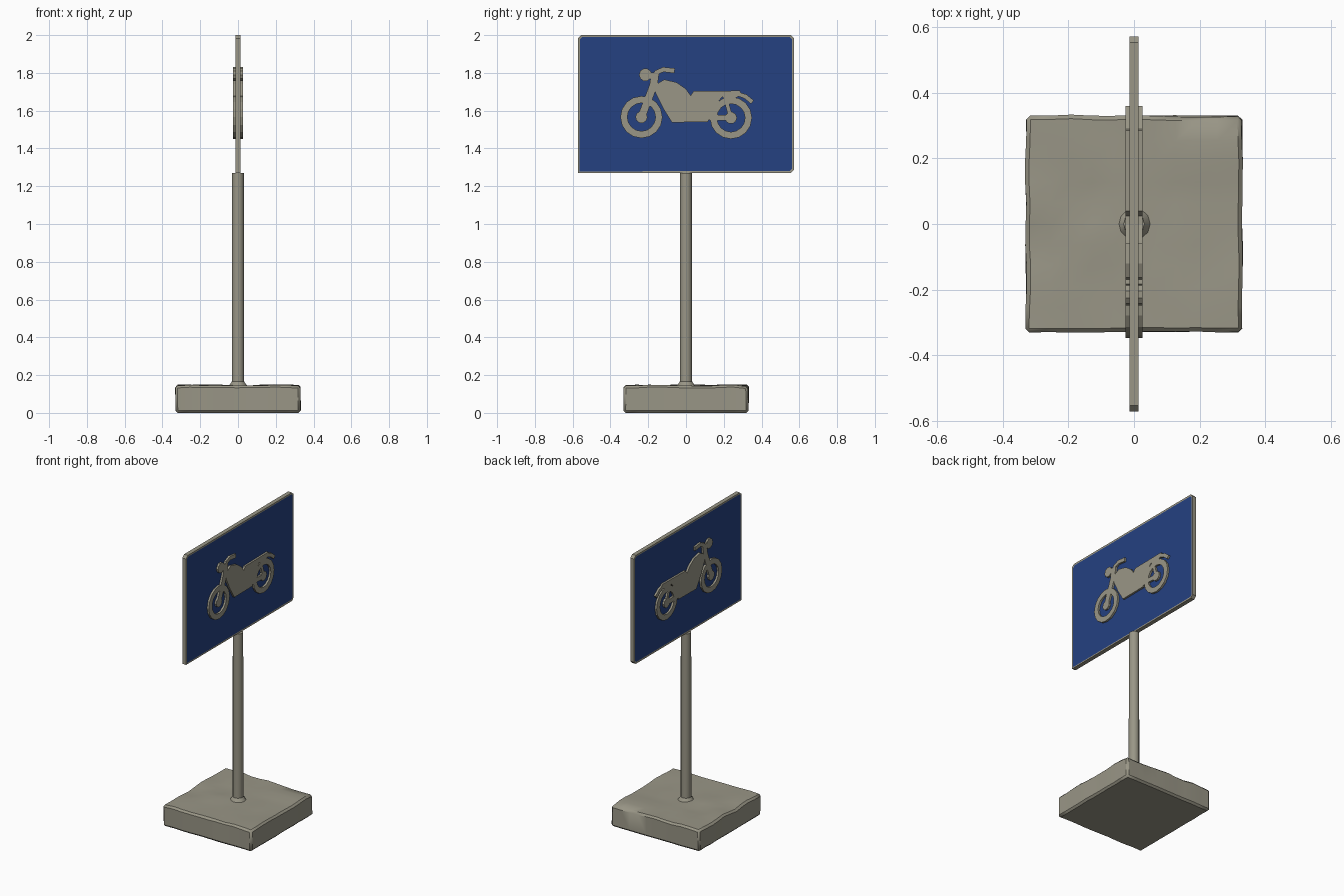
import bpy, bmesh, math
from mathutils import Vector, noise

cube = bpy.data.objects.get("Cube")
if cube:
    bpy.data.objects.remove(cube, do_unlink=True)


def material(name, rgb):
    m = bpy.data.materials.new(name)
    m.use_nodes = True
    m.diffuse_color = (*rgb, 1)
    m.node_tree.nodes["Principled BSDF"].inputs["Base Color"].default_value = (*rgb, 1)
    return m


GREY = material("warm grey", (0.32, 0.305, 0.24))
BLUE = material("sign blue", (0.018, 0.052, 0.22))


def finish(name, bm, mats=(GREY,), smooth=None):
    bmesh.ops.recalc_face_normals(bm, faces=bm.faces)
    mesh = bpy.data.meshes.new(name)
    bm.to_mesh(mesh)
    bm.free()
    for m in mats:
        mesh.materials.append(m)
    ob = bpy.data.objects.new(name, mesh)
    bpy.context.collection.objects.link(ob)
    if smooth:
        bpy.ops.object.select_all(action='DESELECT')
        ob.select_set(True)
        bpy.context.view_layer.objects.active = ob
        bpy.ops.object.shade_smooth_by_angle(angle=math.radians(smooth))
    return ob


def extrude_x(bm, faces, depth):
    """Push flat faces lying at -depth across to +depth."""
    got = bmesh.ops.extrude_face_region(bm, geom=faces)["geom"]
    verts = [v for v in got if isinstance(v, bmesh.types.BMVert)]
    bmesh.ops.translate(bm, verts=verts, vec=(2 * depth, 0, 0))


def plate(pts, depth):
    """Outline in (y, z) turned into a slab centred on x = 0."""
    bm = bmesh.new()
    face = bm.faces.new([bm.verts.new((-depth, y, z)) for y, z in pts])
    extrude_x(bm, [face], depth)
    return bm


def ribbon(path, width, depth, closed=False):
    """Constant-width band along a (y, z) path, as a slab."""
    bm = bmesh.new()
    p = [Vector(q) for q in path]
    n = len(p)
    rows = []
    for i, q in enumerate(p):
        a = p[i - 1] if closed or i else q
        b = p[(i + 1) % n] if closed or i < n - 1 else q
        d = (b - a).normalized()
        side = Vector((-d.y, d.x)) * width / 2
        rows.append([bm.verts.new((-depth, *(q + s * side))) for s in (1, -1)])
    pairs = zip(rows, rows[1:] + rows[:1] if closed else rows[1:])
    faces = [bm.faces.new((a[0], b[0], b[1], a[1])) for a, b in pairs]
    extrude_x(bm, faces, depth)
    return bm


def circle(y, z, r, n):
    return [(y + r * math.cos(math.tau * i / n), z + r * math.sin(math.tau * i / n))
            for i in range(n)]


# Worn concrete base
bm = bmesh.new()
bmesh.ops.create_cube(bm, size=1)
bmesh.ops.scale(bm, verts=bm.verts, vec=(0.66, 0.66, 0.145))
bmesh.ops.translate(bm, verts=bm.verts, vec=(0, 0, 0.0725))
bmesh.ops.bevel(bm, geom=bm.edges[:], offset=0.012, segments=1, affect='EDGES')
bmesh.ops.subdivide_edges(bm, edges=[e for e in bm.edges if e.calc_length() > 0.3],
                          cuts=9, use_grid_fill=True)
for v in bm.verts:
    wave = noise.noise(v.co * 7)
    if v.co.z > 0.1:
        v.co.z += 0.012 * wave
    v.co.x += 0.006 * noise.noise(v.co * 9) * (abs(v.co.x) > 0.3)
    v.co.y += 0.006 * noise.noise(v.co * 8) * (abs(v.co.y) > 0.3)
    v.co.z = max(v.co.z, 0)
finish("base", bm, smooth=40)

# Pole and its flared foot
for name, r1, r2, z0, z1 in (("pole", 0.033, 0.032, 0.1, 1.27),
                             ("pole_foot", 0.055, 0.033, 0.135, 0.165)):
    bm = bmesh.new()
    bmesh.ops.create_cone(bm, cap_ends=True, segments=12, radius1=r1, radius2=r2, depth=z1 - z0)
    bmesh.ops.translate(bm, verts=bm.verts, vec=(0, 0, (z0 + z1) / 2))
    finish(name, bm, smooth=40)

# Sign panel: grey rim with blue inset faces on both sides
Y, TOP, LOW, C = 0.572, 2.0, 1.27, 0.018
bm = plate([(-Y, LOW), (Y - C, LOW), (Y, LOW + C), (Y, TOP - C), (Y - C, TOP),
            (C - Y, TOP), (-Y, TOP - C)], 0.014)
bmesh.ops.recalc_face_normals(bm, faces=bm.faces)
sides = [f for f in bm.faces if abs(f.normal.x) > 0.9]
bmesh.ops.inset_individual(bm, faces=sides, thickness=0.012, depth=-0.001)
for f in sides:
    f.material_index = 1
finish("sign_panel", bm, (GREY, BLUE))

# Motorcycle relief, standing proud of both panel faces
D = 0.026
HUB_F, HUB_R = (-0.236, 1.566), (0.238, 1.562)
for side, hub in (("front", HUB_F), ("rear", HUB_R)):
    finish(side + "_wheel", ribbon(circle(*hub, 0.093, 16), 0.037, D, True))
    finish(side + "_hub", plate(circle(*hub, 0.032, 10), D))

finish("body", plate([(-0.165, 1.735), (-0.115, 1.765), (-0.05, 1.75), (0, 1.715),
                      (0.025, 1.68), (0.04, 1.703), (0.285, 1.706), (0.295, 1.685),
                      (0.25, 1.66), (0.19, 1.672), (0.145, 1.61), (0.115, 1.54),
                      (-0.075, 1.538), (-0.12, 1.61), (-0.16, 1.69)], D))
finish("fork", ribbon([HUB_F, (-0.2, 1.66), (-0.172, 1.735), (-0.163, 1.8)], 0.042, D))
finish("handlebar", ribbon([(-0.172, 1.77), (-0.155, 1.803), (-0.12, 1.818), (-0.06, 1.811)],
                           0.026, D))
finish("headlight", plate(circle(-0.215, 1.79, 0.034, 10), D))
finish("swing_arm", ribbon([(0.09, 1.565), HUB_R], 0.03, D))
finish("shock_absorber", ribbon([(0.205, 1.68), HUB_R], 0.022, D))
finish("rear_fender", ribbon([(0.21, 1.672), (0.27, 1.69), (0.315, 1.675), (0.352, 1.645)],
                             0.024, D))
